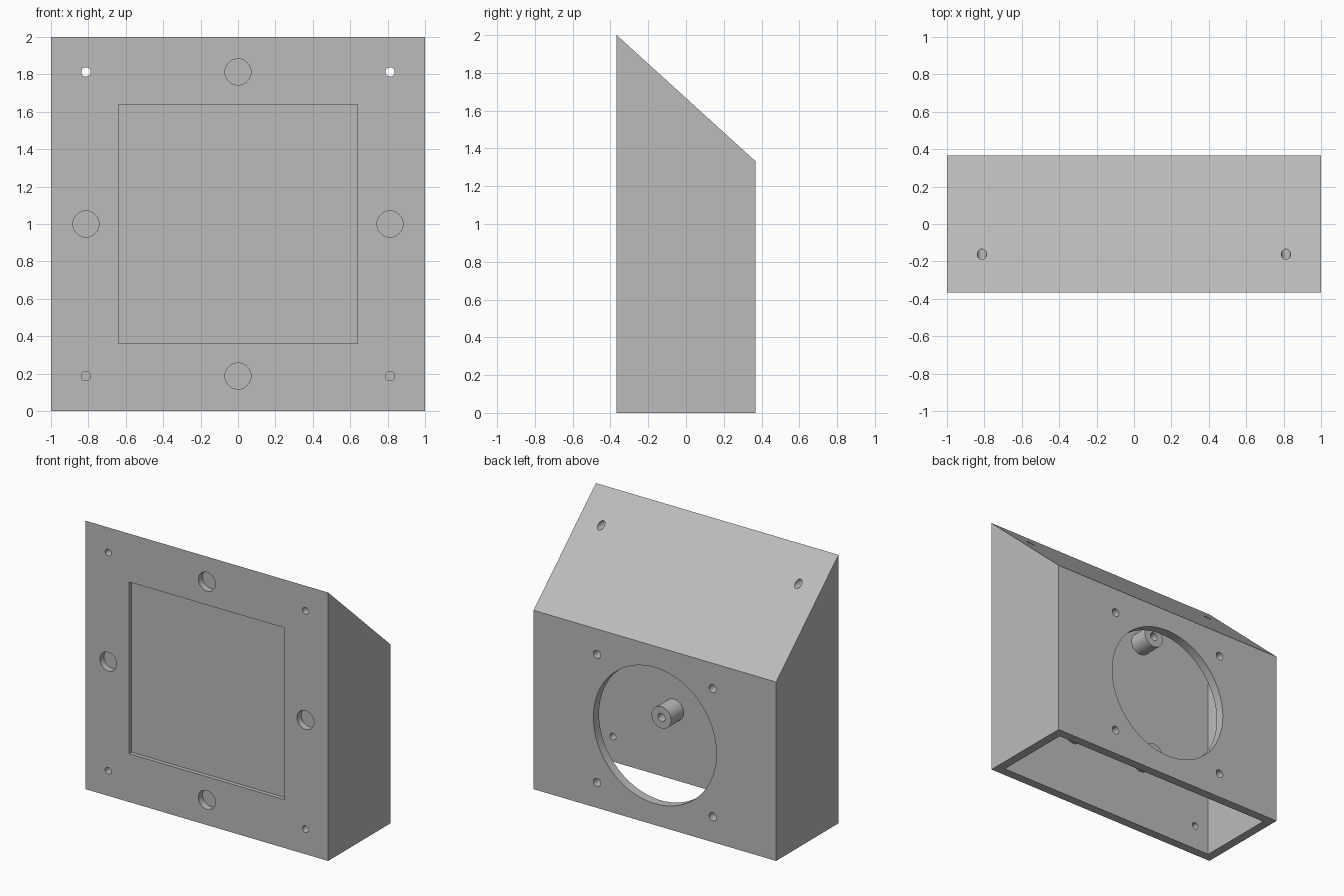
import bpy, bmesh, math
from mathutils import Matrix

cube = bpy.data.objects.get("Cube")
if cube:
    bpy.data.objects.remove(cube, do_unlink=True)

GREY = (0.5, 0.5, 0.5, 1.0)
grey = bpy.data.materials.new("plain_grey")
grey.use_nodes = True
grey.diffuse_color = GREY
grey.node_tree.nodes["Principled BSDF"].inputs["Base Color"].default_value = GREY

DEPTH = 0.367      # half depth of the case
WALL = 0.067       # wall thickness
BACK_H = 1.333     # height of the back wall
SLOPE = (2 - BACK_H) / (2 * DEPTH)
INNER = DEPTH - WALL


def make_object(name, bm):
    bmesh.ops.recalc_face_normals(bm, faces=bm.faces)
    mesh = bpy.data.meshes.new(name)
    bm.to_mesh(mesh)
    bm.free()
    mesh.materials.append(grey)
    obj = bpy.data.objects.new(name, mesh)
    bpy.context.collection.objects.link(obj)
    return obj


def prism(name, profile, half_width):
    """Side profile of (y, z) points, extruded across x."""
    bm = bmesh.new()
    face = bm.faces.new([bm.verts.new((-half_width, y, z)) for y, z in profile])
    new = bmesh.ops.extrude_face_region(bm, geom=[face])["geom"]
    verts = [v for v in new if isinstance(v, bmesh.types.BMVert)]
    bmesh.ops.translate(bm, vec=(2 * half_width, 0, 0), verts=verts)
    return make_object(name, bm)


def rods(name, centres, radius, y0, y1, sides=32):
    """Cylinders along y at the given (x, z) centres."""
    bm = bmesh.new()
    for x, z in centres:
        place = Matrix.Translation((x, (y0 + y1) / 2, z)) @ Matrix.Rotation(math.pi / 2, 4, 'X')
        bmesh.ops.create_cone(bm, cap_ends=True, segments=sides, radius1=radius,
                              radius2=radius, depth=y1 - y0, matrix=place)
    return make_object(name, bm)


def cut(target, cutter):
    """Subtract the cutter, then remove it."""
    cutter.hide_render = True
    mod = target.modifiers.new("cut", 'BOOLEAN')
    mod.operation = 'DIFFERENCE'
    mod.solver = 'EXACT'
    mod.object = cutter
    bpy.context.view_layer.objects.active = target
    bpy.ops.object.modifier_apply(modifier=mod.name)
    bpy.data.objects.remove(cutter, do_unlink=True)


def corners(dx, dz, mid):
    return [(sx * dx, mid + sz * dz) for sx in (-1, 1) for sz in (-1, 1)]


# Sloped case
case = prism("case", [(-DEPTH, 0), (DEPTH, 0), (DEPTH, BACK_H), (-DEPTH, 2)], 1)

# Hollow interior, open underneath
drop = WALL * math.sqrt(1 + SLOPE ** 2)
roof = lambda y: BACK_H + SLOPE * (DEPTH - y) - drop
cut(case, prism("interior", [(-INNER, -0.1), (INNER, -0.1),
                             (INNER, roof(INNER)), (-INNER, roof(-INNER))], 1 - WALL))

# Square recess in the front
cut(case, prism("front_recess", [(-0.5, 0.36), (-DEPTH + 0.03, 0.36),
                                 (-DEPTH + 0.03, 1.64), (-0.5, 1.64)], 0.64))

# Round pockets and corner screw holes in the front
OFF = 0.813
pockets = [(0, 1 + OFF), (0, 1 - OFF), (OFF, 1), (-OFF, 1)]
cut(case, rods("front_pockets", pockets, 0.07, -0.5, -DEPTH + 0.05))
cut(case, rods("front_screw_holes", corners(OFF, OFF, 1), 0.025, -0.5, 0.1))

# Round opening and its screw holes in the back
MID = BACK_H / 2
cut(case, rods("back_opening", [(0, MID)], 0.507, 0.2, 0.5, 96))
cut(case, rods("back_screw_holes", corners(0.477, 0.477, MID), 0.03, 0.2, 0.5))

# Mounting posts with pilot holes, inside the front wall
posts = rods("mounting_posts", corners(0.31, 0.475, 0.995), 0.081, -INNER - 0.01, -0.153)
cut(posts, rods("pilot_holes", corners(0.31, 0.475, 0.995), 0.03, -INNER + 0.01, 0))

# Smooth the round walls, keep edges crisp
bpy.ops.object.select_all(action='DESELECT')
for obj in (case, posts):
    obj.select_set(True)
bpy.context.view_layer.objects.active = case
bpy.ops.object.shade_smooth_by_angle(angle=math.radians(30))
